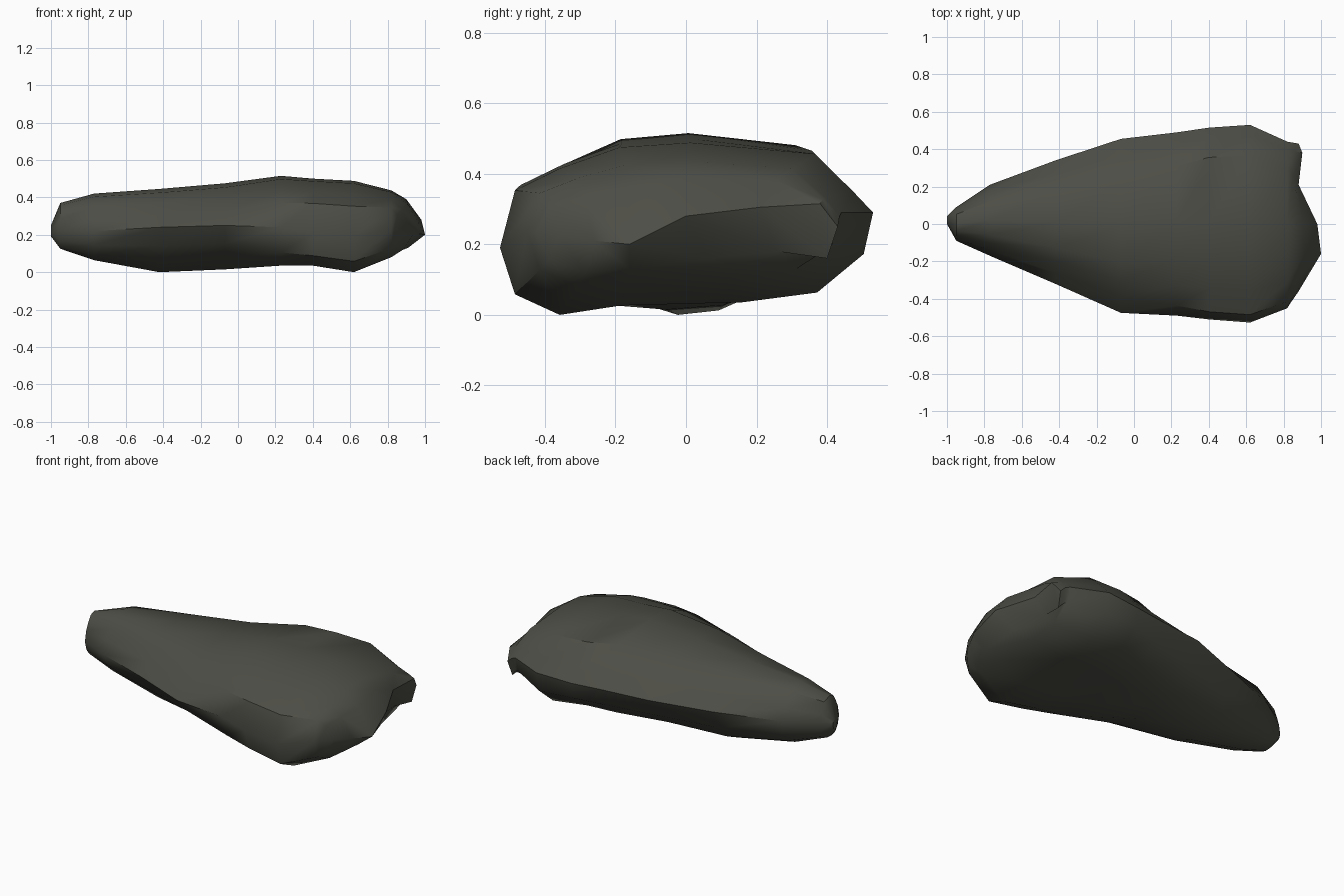
import bpy
import bmesh
import math
from mathutils import Vector

default_cube = bpy.data.objects.get("Cube")
if default_cube:
    bpy.data.objects.remove(default_cube, do_unlink=True)

# Dark stone colour
stone = bpy.data.materials.new("dark_stone")
stone.use_nodes = True
stone_colour = (.075, .075, .062, 1)
stone.diffuse_color = stone_colour
shader = stone.node_tree.nodes["Principled BSDF"]
shader.inputs["Base Color"].default_value = stone_colour
shader.inputs["Roughness"].default_value = .9

# Cross-sections from the front edge over the top to the back edge, then
# underneath to the front again: a sharp-edged one and a full-sided one
sharp_section = [
    (-1, 0), (-.82, .32), (-.63, .62), (-.42, .9), (0, 1), (.5, .88), (.8, .4),
    (1, 0), (.82, -.45), (.6, -.75), (.25, -.95), (-.1, -1), (-.5, -.78), (-.8, -.42),
]
full_section = [
    (-1, 0), (-.92, .54), (-.68, .74), (-.36, .95), (.02, 1), (.69, .85), (.9, .3),
    (1, 0), (.95, -.4), (.7, -.77), (.3, -.86), (-.35, -.88), (-.68, -1), (-.92, -.7),
]

# Slices from the thin end to the broad end:
# x, fullness, front y, front z, back y, back z, bottom, top
slices = [
    (-1, .4, 0, .21, .04, .23, .19, .25),
    (-.95, .4, -.09, .22, .09, .24, .12, .37),
    (-.77, .2, -.17, .22, .21, .25, .06, .42),
    (-.42, 0, -.32, .24, .34, .26, 0, .445),
    (-.07, 0, -.475, .25, .455, .28, .015, .475),
    (.23, .7, -.49, .24, .49, .28, .02, .515),
    (.4, 1, -.51, .21, .515, .28, .035, .5),
    (.62, 1, -.527, .19, .53, .29, 0, .488),
    (.82, 1, -.45, .235, .44, .29, .08, .437),
]

# Crease across the broad end, front to back, where top and underside meet
crease = [
    (.85, -.4, .23), (.88, -.36, .225), (.94, -.26, .21), (1, -.16, .2),
    (.98, 0, .28), (.88, .21, .305),
]
# Blunt back corner at the end of the crease
corner = [(.9, .38, .315), (.88, .43, .25), (.87, .4, .16)]
rim_ring = [Vector(p) for p in crease + corner + crease[:0:-1]]


def slice_points(x, fullness, front_y, front_z, back_y, back_z, bottom, top):
    """Fit the blended section between the edges, bottom and top of a slice."""
    points = []
    for sharp, full in zip(sharp_section, full_section):
        across, height = Vector(sharp).lerp(Vector(full), fullness)
        blend = (across + 1) / 2
        edge_z = front_z + (back_z - front_z) * blend
        reach = top - edge_z if height > 0 else edge_z - bottom
        points.append(Vector((
            x,
            front_y + (back_y - front_y) * blend,
            edge_z + height * reach,
        )))
    return points


def bulge(start, end):
    """Point halfway along, but closer to the starting height."""
    point = start.lerp(end, .5)
    point.z = start.z + (end.z - start.z) * .3
    return point


# Loft the slices, weld the crease and close the blunt corner
outlines = [slice_points(*row) for row in slices]
outlines.append([bulge(a, b) for a, b in zip(outlines[-1], rim_ring)])
outlines.append(rim_ring)

bm = bmesh.new()
rings = [[bm.verts.new(p) for p in outline] for outline in outlines]
for ring, following in zip(rings, rings[1:]):
    for i in range(len(ring)):
        j = (i + 1) % len(ring)
        bm.faces.new((ring[i], ring[j], following[j], following[i]))
bm.faces.new(rings[0])
bmesh.ops.remove_doubles(bm, verts=bm.verts[:], dist=.0005)
open_edges = [edge for edge in bm.edges if edge.is_boundary]
bmesh.ops.holes_fill(bm, edges=open_edges, sides=0)
bmesh.ops.recalc_face_normals(bm, faces=bm.faces[:])

mesh = bpy.data.meshes.new("boulder")
bm.to_mesh(mesh)
bm.free()
mesh.materials.append(stone)
boulder = bpy.data.objects.new("boulder", mesh)
bpy.context.collection.objects.link(boulder)

# Soft faces with the strongest ridges kept crisp
bpy.ops.object.select_all(action="DESELECT")
boulder.select_set(True)
bpy.context.view_layer.objects.active = boulder
bpy.ops.object.shade_smooth_by_angle(angle=math.radians(40))
